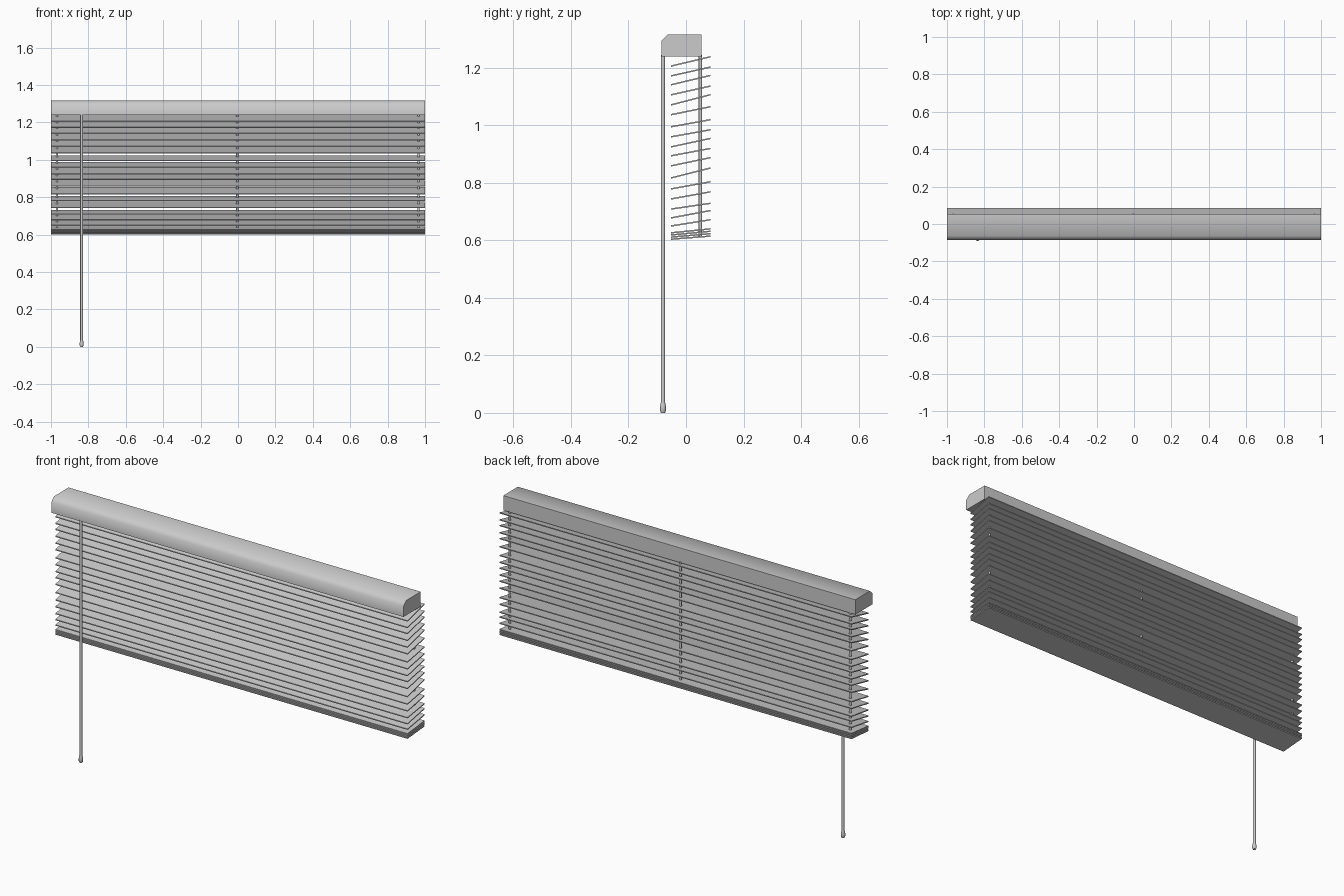
import bpy, bmesh, math

if "Cube" in bpy.data.objects:
    bpy.data.objects.remove(bpy.data.objects["Cube"])


def extrude_profile(name, pts, x0=-1.0, x1=1.0, smooth=None):
    """Closed (y, z) profile swept along x."""
    bm = bmesh.new()
    a = [bm.verts.new((x0, y, z)) for y, z in pts]
    b = [bm.verts.new((x1, y, z)) for y, z in pts]
    n = len(pts)
    bm.faces.new(a)
    bm.faces.new(b[::-1])
    for i in range(n):
        bm.faces.new((a[i], b[i], b[(i + 1) % n], a[(i + 1) % n]))
    bmesh.ops.recalc_face_normals(bm, faces=bm.faces)
    me = bpy.data.meshes.new(name)
    bm.to_mesh(me)
    bm.free()
    ob = bpy.data.objects.new(name, me)
    bpy.context.collection.objects.link(ob)
    if smooth:
        shade(ob, smooth)
    return ob


def shade(ob, deg):
    bpy.ops.object.select_all(action='DESELECT')
    ob.select_set(True)
    bpy.context.view_layer.objects.active = ob
    bpy.ops.object.shade_smooth_by_angle(angle=math.radians(deg))


def lathe(name, x, y, profile, sides=12):
    """Stacked (radius, z) rings around a vertical axis."""
    bm = bmesh.new()
    rings = [[bm.verts.new((x + r * math.cos(2 * math.pi * i / sides),
                            y + r * math.sin(2 * math.pi * i / sides), z))
              for i in range(sides)] for r, z in profile]
    for lo, hi in zip(rings, rings[1:]):
        for i in range(sides):
            j = (i + 1) % sides
            bm.faces.new((lo[i], lo[j], hi[j], hi[i]))
    bm.faces.new(rings[0][::-1])
    bm.faces.new(rings[-1])
    me = bpy.data.meshes.new(name)
    bm.to_mesh(me)
    bm.free()
    ob = bpy.data.objects.new(name, me)
    bpy.context.collection.objects.link(ob)
    shade(ob, 50)
    return ob


def slat(name, z_front, z_back, thick=0.005):
    h = thick / 2
    y0, y1 = -0.053, 0.086
    return extrude_profile(name, [(y0, z_front - h), (y1, z_back - h),
                                  (y1, z_back + h), (y0, z_front + h)])


# head rail with chamfered front top edge
extrude_profile("head_rail", [(-0.086, 1.24), (0.054, 1.24), (0.054, 1.316),
                              (-0.064, 1.316), (-0.086, 1.294)], smooth=50)

# hanging slats, slightly uneven: front edge height, rise to the back edge
slats = [(1.206, .033), (1.172, .031), (1.141, .033), (1.106, .031),
         (1.071, .036), (1.037, .028), (0.995, .025), (0.960, .025),
         (0.925, .030), (0.894, .026), (0.859, .029), (0.817, .035),
         (0.779, .025), (0.744, .025), (0.709, .020), (0.678, .026),
         (0.650, .022)]
for i, (z, rise) in enumerate(slats):
    slat(f"slat_{i + 1}", z, z + rise)

# slats stacked at the bottom
for i in range(4):
    z = 0.604 + i * 0.0074
    slat(f"stacked_slat_{i + 1}", z, z + 0.011 + i * 0.001)

# ladder cords through the slats
for name, x in (("left", -0.968), ("middle", -0.004), ("right", 0.965)):
    lathe(f"{name}_cord", x, 0.05, [(0.006, 0.612), (0.006, 1.245)], 8)

# tilt wand with tip
lathe("tilt_wand", -0.836, -0.08, [(0.0075, 0.03), (0.0075, 1.245)])
lathe("wand_tip", -0.836, -0.08, [(0.007, 0.0), (0.0105, 0.008), (0.0105, 0.022),
                                  (0.0075, 0.036)])
